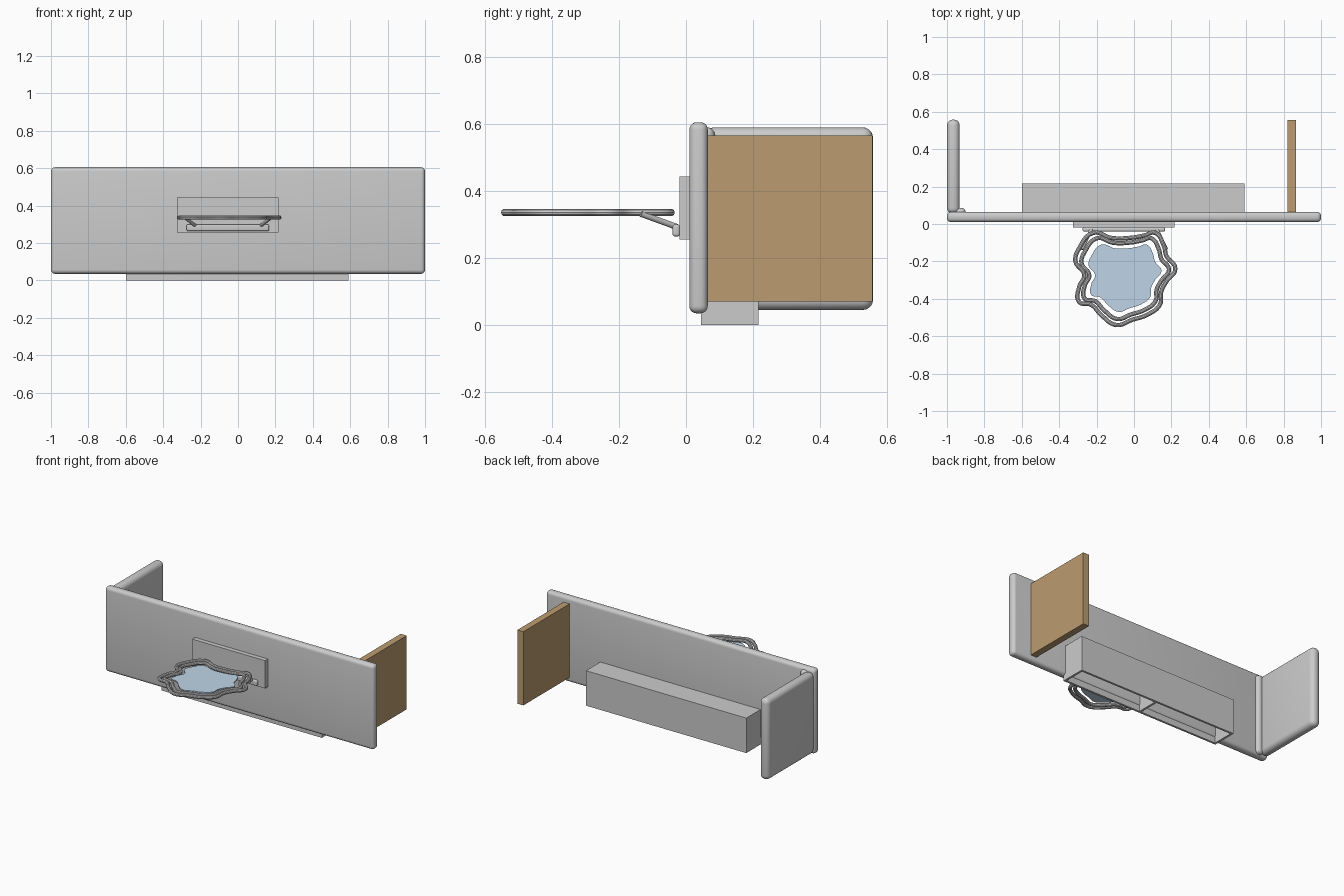
import bpy
import bmesh
from mathutils import Vector

cube = bpy.data.objects.get("Cube")
if cube:
    bpy.data.objects.remove(cube, do_unlink=True)


def material(name, rgb):
    mat = bpy.data.materials.new(name)
    mat.use_nodes = True
    mat.diffuse_color = (*rgb, 1)
    mat.node_tree.nodes["Principled BSDF"].inputs["Base Color"].default_value = (*rgb, 1)
    return mat


def finish(obj):
    bpy.ops.object.select_all(action="DESELECT")
    obj.select_set(True)
    bpy.context.view_layer.objects.active = obj
    bpy.ops.object.shade_smooth_by_angle()


def box(name, x, y, z, bevel=0, mat=None):
    """Box spanning the three (min, max) ranges, optionally rounded."""
    bm = bmesh.new()
    bmesh.ops.create_cube(bm, size=1)
    for v in bm.verts:
        v.co = Vector([(r[0] + r[1]) / 2 + c * (r[1] - r[0]) for r, c in zip((x, y, z), v.co)])
    if bevel:
        bmesh.ops.bevel(bm, geom=bm.edges[:], offset=bevel, segments=5,
                        profile=0.5, affect="EDGES")
    mesh = bpy.data.meshes.new(name)
    bm.to_mesh(mesh)
    bm.free()
    obj = bpy.data.objects.new(name, mesh)
    bpy.context.collection.objects.link(obj)
    if mat:
        mesh.materials.append(mat)
    if bevel:
        finish(obj)
    return obj


def rod(name, start, end, radius):
    a, b = Vector(start), Vector(end)
    bpy.ops.mesh.primitive_cylinder_add(vertices=16, radius=radius, depth=(b - a).length,
                                        location=(a + b) / 2)
    obj = bpy.context.object
    obj.name = name
    obj.rotation_euler = (b - a).to_track_quat("Z", "Y").to_euler()
    finish(obj)


def wavy_curve(name, scale, z):
    """Closed smooth curve following the wavy outline."""
    curve = bpy.data.curves.new(name, "CURVE")
    spline = curve.splines.new("BEZIER")
    spline.bezier_points.add(len(OUTLINE) - 1)
    spline.use_cyclic_u = True
    spline.resolution_u = 6
    for point, (x, y) in zip(spline.bezier_points, OUTLINE):
        point.co = (x * scale / 100, y * scale / 100, 0)
        point.handle_left_type = point.handle_right_type = "AUTO"
    obj = bpy.data.objects.new(name, curve)
    obj.location = (CENTRE_X, -0.28, z)
    bpy.context.collection.objects.link(obj)
    return obj


wood = material("wood", (0.5, 0.33, 0.16))
glass = material("blue_glass", (0.52, 0.66, 0.8))
CENTRE_X = -0.053
OUTLINE = [(-12, 17), (-5, 15), (2, 15), (8, 16), (12, 17), (15.5, 12), (16.5, 8),
           (20, 3), (16.5, -2), (14.5, -6), (14, -11), (9, -15), (3, -17), (-3, -19),
           (-8.5, -15.5), (-13, -11), (-17.5, -10), (-17.5, -4), (-15.5, 0.5),
           (-19, 6), (-17.5, 11)]

# Main panels
box("front_panel", (-1, 1), (0.01, 0.065), (0.035, 0.605), 0.022)
box("rounded_end_panel", (-1, -0.932), (0.055, 0.558), (0.045, 0.59), 0.031)
box("corner_strip", (-0.955, -0.9), (0.035, 0.086), (0.045, 0.59), 0.023)
box("wooden_end_panel", (0.82, 0.865), (0.063, 0.556), (0.07, 0.565), 0, wood)

# Open-bottomed tray box with a central divider
T = 0.014
X, Y, Z = (-0.6, 0.592), (0.045, 0.217), (0, 0.235)
inside_x = (X[0] + T, X[1] - T)
box("tray_right_wall", (X[0], X[0] + T), Y, Z)
box("tray_left_wall", (X[1] - T, X[1]), Y, Z)
box("tray_front_wall", inside_x, (Y[0], Y[0] + T), Z)
box("tray_back_wall", inside_x, (Y[1] - T, Y[1]), Z)
inside_y = (Y[0] + T, Y[1] - T)
box("tray_top", inside_x, inside_y, (Z[1] - T, Z[1]))
box("tray_divider", (-T / 2, T / 2), inside_y, (Z[0], Z[1] - T))

# Wall plate, clamp bar and support arms
box("mount_plate", (-0.326, 0.216), (-0.02, 0.01), (0.256, 0.443))
box("clamp_bar", (-0.275, 0.166), (-0.04, -0.018), (0.264, 0.3), 0.008)
for name, side in (("right_arm", -1), ("left_arm", 1)):
    rod(name, (CENTRE_X + side * 0.175, -0.028, 0.293),
        (CENTRE_X + side * 0.226, -0.135, 0.332), 0.009)

# Two wavy rings, turned into meshes
for name, scale in (("outer_ring", 1.37), ("inner_ring", 1.2)):
    ring = wavy_curve(name, scale, 0.336)
    ring.data.dimensions = "3D"
    ring.data.bevel_depth = 0.0115
    ring.data.bevel_resolution = 3
    bpy.ops.object.select_all(action="DESELECT")
    ring.select_set(True)
    bpy.context.view_layer.objects.active = ring
    bpy.ops.object.convert(target="MESH")
    finish(bpy.context.object)

# Thin blue insert
insert = wavy_curve("glass_insert", 1, 0.336)
insert.data.dimensions = "2D"
insert.data.fill_mode = "BOTH"
insert.data.extrude = 0.004
insert.data.materials.append(glass)
